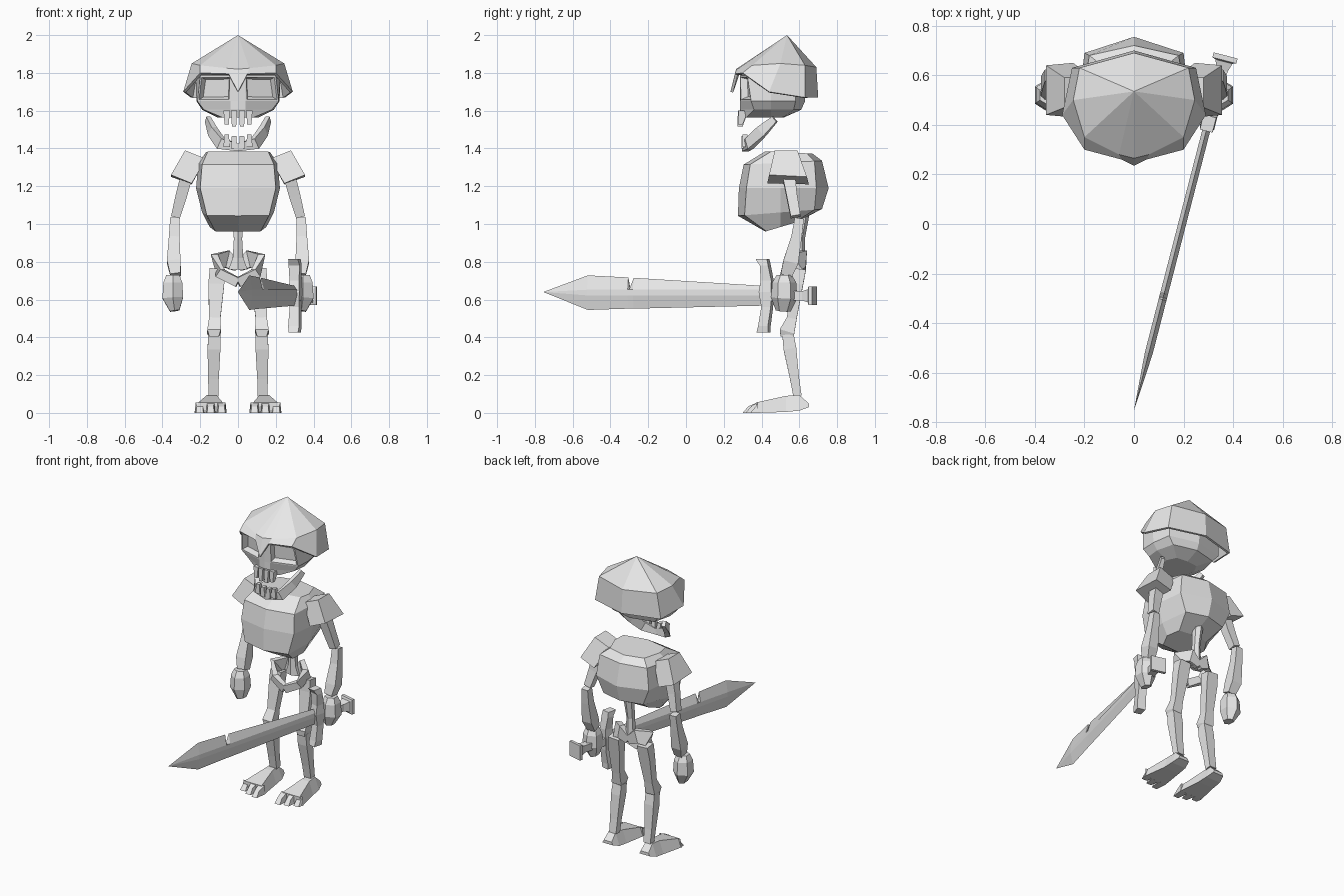
import bpy, bmesh, math
from mathutils import Vector

bone = bpy.data.materials.new("bone_grey")
bone.diffuse_color = (0.8, 0.8, 0.8, 1)


def finish(name, bm):
    bmesh.ops.recalc_face_normals(bm, faces=bm.faces)
    me = bpy.data.meshes.new(name)
    bm.to_mesh(me)
    bm.free()
    me.materials.append(bone)
    ob = bpy.data.objects.new(name, me)
    bpy.context.collection.objects.link(ob)
    return ob


def loft_bm(rings, caps=(True, True)):
    """Skin closed rings; a ring of one point makes a tip."""
    bm = bmesh.new()
    vs = [[bm.verts.new(p) for p in r] for r in rings]
    for a, b in zip(vs, vs[1:]):
        n = max(len(a), len(b))
        for i in range(n):
            j = (i + 1) % n
            if len(a) == 1:
                bm.faces.new((a[0], b[j], b[i]))
            elif len(b) == 1:
                bm.faces.new((a[i], a[j], b[0]))
            else:
                bm.faces.new((a[i], a[j], b[j], b[i]))
    for r, c in ((vs[0], caps[0]), (vs[-1], caps[1])):
        if c and len(r) > 2:
            bm.faces.new(r)
    return bm


def loft(name, rings, caps=(True, True)):
    return finish(name, loft_bm(rings, caps))


def sym(half):
    """Complete a ring given from front centre to back centre."""
    return half + [(-x, y, z) for x, y, z in half[-2:0:-1]]


def level(z, pts, slope=0.0):
    return sym([(x, y, z + slope * (y - 0.42)) for x, y in pts])


def bar(name, path, sizes, sides=4, ref=(0, 1, 0)):
    """Sweep a polygon along a path; sizes are (half width, half depth)."""
    P = [Vector(p) for p in path]
    rings = []
    for i, p in enumerate(P):
        t = (P[min(i + 1, len(P) - 1)] - P[max(i - 1, 0)]).normalized()
        u = t.cross(Vector(ref)).normalized()
        v = u.cross(t)
        k = 1 / math.cos(math.pi / sides)
        rings.append([p + k * (u * sizes[i][0] * math.cos(a) + v * sizes[i][1] * math.sin(a))
                      for a in [math.tau * (j + 0.5) / sides for j in range(sides)]])
    return loft(name, rings)


def rect(x0, x1, y0, y1, z):
    return [(x0, y0, z), (x1, y0, z), (x1, y1, z), (x0, y1, z)]


def flip(pts, s):
    return [(x * s, y, z) for x, y, z in pts]


# Helmet: faceted dome with a raised face opening and nose guard
crown = sym([(0, .265, 1.82), (.06, .28, 1.825), (.20, .35, 1.84), (.245, .50, 1.85),
             (.22, .63, 1.84), (0, .69, 1.83)])
rim = sym([(0, .235, 1.70), (.05, .26, 1.795), (.20, .30, 1.80), (.29, .44, 1.70),
           (.25, .63, 1.67), (0, .70, 1.67)])
helmet = loft("helmet", [[(0, .535, 2.0)], crown, rim], (True, False))
mod = helmet.modifiers.new("thickness", 'SOLIDIFY')
mod.thickness = 0.015
mod.offset = -1

# Skull with recessed eye sockets
bm = loft_bm([
    level(1.565, [(0, .30), (.04, .30), (.085, .32), (.11, .45), (.08, .51), (0, .52)]),
    level(1.605, [(0, .285), (.04, .29), (.18, .36), (.19, .45), (.16, .57), (0, .61)]),
    level(1.65, [(0, .285), (.04, .29), (.215, .345), (.22, .45), (.20, .58), (0, .63)]),
    level(1.785, [(0, .285), (.035, .285), (.20, .325), (.225, .45), (.20, .58), (0, .64)]),
    level(1.835, [(0, .36), (.04, .36), (.14, .38), (.17, .45), (.15, .55), (0, .60)])])
for depth, width in ((0, .012), (-.035, .018)):
    eyes = [f for f in bm.faces if f.normal.length >= 0 and len(f.verts) == 4
            and abs(abs(f.calc_center_median().x) - .12) < .02
            and abs(f.calc_center_median().z - 1.717) < .015
            and f.calc_center_median().y < .36]
    eyes = sorted(eyes, key=lambda f: f.calc_area())[-2:] if depth == 0 else eyes_inner
    bmesh.ops.recalc_face_normals(bm, faces=bm.faces)
    bmesh.ops.inset_individual(bm, faces=eyes, thickness=width, depth=depth)
    eyes_inner = eyes
finish("skull", bm)

# Jaw and teeth
jaw_half = [(.16, .47, 1.555), (.135, .40, 1.49), (.09, .335, 1.425)]
bar("jaw", jaw_half + [(0, .315, 1.405)] + flip(jaw_half[::-1], -1),
    [(.012, .018), (.016, .03), (.018, .03), (.018, .02), (.018, .03), (.016, .03), (.012, .018)],
    ref=(0, 0, 1))
for i, x in enumerate((-.06, -.021, .021, .06)):
    d = .004 if abs(x) > .03 else 0
    loft("upper_tooth", [rect(x - .011, x + .011, .272 + d, .30, 1.515 + 3 * d),
                         rect(x - .017, x + .017, .275 + d, .33, 1.60)])
    loft("lower_tooth", [rect(x - .017, x + .017, .295 + d, .335, 1.40 + 2 * d),
                         rect(x - .012, x + .012, .295 + d, .325, 1.465 + 2 * d)])

# Ribcage
loft("ribcage", [
    level(.96, [(0, .42), (.12, .425), (.15, .50), (.11, .57), (0, .58)], .3),
    level(1.055, [(0, .275), (.165, .31), (.19, .50), (.15, .68), (0, .72)], .08),
    level(1.19, [(0, .28), (.20, .32), (.222, .50), (.20, .69), (0, .755)]),
    level(1.32, [(0, .305), (.19, .34), (.21, .50), (.18, .68), (0, .72)], .05),
    level(1.385, [(0, .42), (.16, .45), (.17, .53), (.13, .64), (0, .67)], -.05)])

# Spine
bar("spine", [(0, .62, 1.06), (0, .60, .92), (0, .60, .82), (0, .60, .76)],
    [(.03, .03), (.022, .025), (.028, .028), (.05, .025)], 6)

for s in (-1, 1):
    # Pelvis half: hip blade curling forward to the pubic bone
    bar("pelvis_half", flip([(0, .62, .77), (.06, .62, .815), (.115, .58, .80), (.095, .53, .74),
                             (0, .51, .69)], s),
        [(.015, .025), (.018, .045), (.02, .05), (.02, .025), (.015, .025)], ref=(0, 0, 1))

    # Shoulder plate
    loft("shoulder_plate", [
        flip([(.17, .47, 1.345), (.28, .47, 1.39), (.28, .59, 1.39), (.17, .59, 1.345)], s),
        flip([(.245, .43, 1.215), (.355, .44, 1.26), (.355, .64, 1.25), (.245, .65, 1.21)], s)])

    # Arm
    bar("upper_arm", flip([(.265, .54, 1.28), (.30, .56, 1.15), (.33, .58, 1.04)], s),
        [(.032, .035), (.03, .028), (.024, .026)])
    bar("forearm", flip([(.335, .60, 1.03), (.338, .585, .93), (.34, .555, .80), (.33, .53, .73)], s),
        [(.024, .024), (.028, .028), (.036, .04), (.028, .03)])
    bar("hand", flip([(.345, .52, .73), (.345, .52, .69), (.345, .52, .61), (.335, .515, .54)], s),
        [(.035, .035), (.05, .055), (.055, .06), (.025, .035)], 6)

    # Leg
    bar("thigh", flip([(.11, .60, .76), (.115, .59, .68), (.123, .56, .50), (.127, .535, .43),
                       (.127, .53, .40)], s),
        [(.04, .035), (.042, .03), (.03, .026), (.036, .04), (.025, .03)])
    bar("shin", flip([(.125, .54, .415), (.127, .55, .34), (.13, .575, .18), (.13, .59, .09)], s),
        [(.033, .03), (.034, .034), (.028, .024), (.026, .022)])

    # Foot: wedge with three toes
    loft("foot", [flip([(xa, y, 0.0 + lift), (xb, y, 0.0 + lift), (xb - dx, y, zt), (xa + dx, y, zt)], s)
                  for y, xa, xb, zt, dx, lift in (
                      (.65, .10, .18, .05, .01, .03), (.60, .085, .195, .095, .03, .012),
                      (.53, .08, .20, .09, .03, .005), (.37, .06, .23, .055, .02, 0))])
    for x0, x1, tip in ((.06, .115, .30), (.118, .172, .315), (.175, .23, .34)):
        loft("toe", [flip([(x0, .38, 0), (x1, .38, 0), (x1 - .006, .38, .056), (x0 + .006, .38, .056)], s),
                     flip([(x0 + .008, tip, 0), (x1 - .008, tip, 0), (x1 - .012, tip + .03, .035),
                           (x0 + .012, tip + .03, .035)], s)])

# Sword, laid out along its slanted axis
axis = Vector((-.25, -.968, 0))
across = Vector((.968, -.25, 0))
base = Vector((.30, .41, .64))


def on_sword(y, side, z):
    return base + axis * ((.41 - y) / .968) + across * side + Vector((0, 0, z - .64))


# Blade: bevelled section with a notch in the upper edge
stations = [(.42, .672, .568), (-.277, .715, .552), (-.297, .66, .552), (-.305, .717, .552),
            (-.52, .728, .545)]
blade = [[on_sword(y, 0, up), on_sword(y, .016, .652), on_sword(y, .016, .622), on_sword(y, 0, lo),
          on_sword(y, -.016, .622), on_sword(y, -.016, .652)] for y, up, lo in stations]
loft("blade", blade + [[on_sword(-.755, 0, .64)]])

# Crossguard with flared ends
loft("crossguard", [[on_sword(c - w, -h, z), on_sword(c - w, h, z), on_sword(c + w, h, z),
                     on_sword(c + w, -h, z)]
                    for z, c, w, h in ((.425, .41, .03, .026), (.46, .415, .026, .03), (.56, .43, .025, .026),
                                       (.64, .425, .033, .03), (.70, .43, .028, .026),
                                       (.78, .42, .022, .03), (.815, .405, .03, .026))])

# Handle and pommel
loft("handle", [[on_sword(y, a, .62 + b) for a, b in ((-r, -r), (r, -r), (r, r), (-r, r))]
                for y, r in ((.42, .028), (.52, .024), (.62, .024), (.655, .035), (.66, .05), (.68, .05))])
